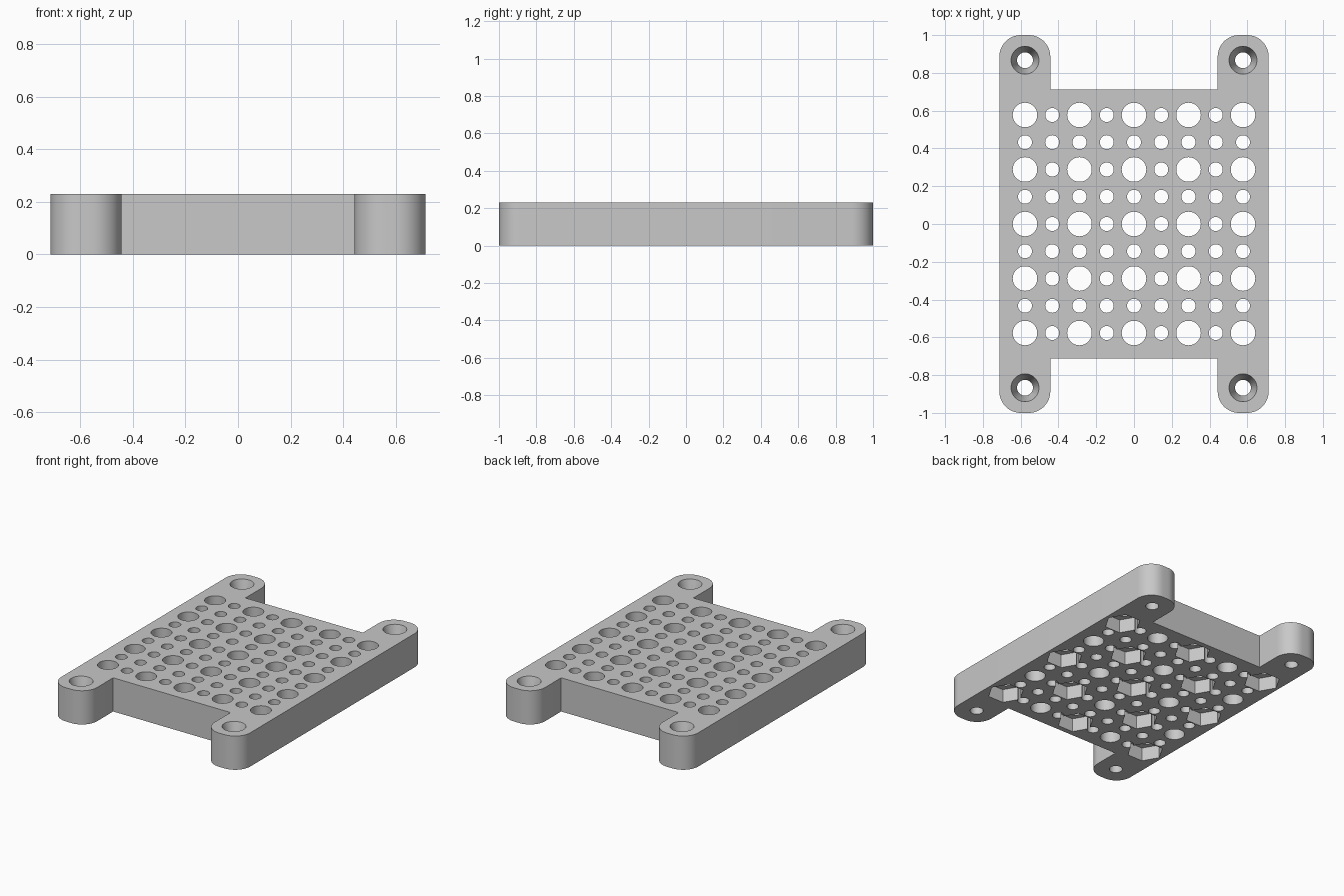
import bpy, bmesh, math
from mathutils import Matrix

cube = bpy.data.objects.get("Cube")
if cube:
    bpy.data.objects.remove(cube, do_unlink=True)

HALF_W, HALF_L, THICK = 0.713, 1.0, 0.23
LEG_IN, BODY_Y, CORNER = 0.443, 0.713, 0.114
PITCH = 0.1443
SCREW_X, SCREW_Y = 0.577, 0.867

grey = bpy.data.materials.new("light_grey")
grey.use_nodes = True
color = (0.58, 0.58, 0.58, 1)
grey.diffuse_color = color
grey.node_tree.nodes["Principled BSDF"].inputs["Base Color"].default_value = color


def finish(name, bm):
    bmesh.ops.recalc_face_normals(bm, faces=bm.faces)
    mesh = bpy.data.meshes.new(name)
    bm.to_mesh(mesh)
    bm.free()
    mesh.materials.append(grey)
    obj = bpy.data.objects.new(name, mesh)
    bpy.context.collection.objects.link(obj)
    return obj


def add_cone(bm, x, y, z0, z1, r0, r1, sides, turn=0):
    place = Matrix.Translation((x, y, (z0 + z1) / 2)) @ Matrix.Rotation(turn, 4, "Z")
    bmesh.ops.create_cone(bm, cap_ends=True, segments=sides, radius1=r0,
                          radius2=r1, depth=z1 - z0, matrix=place)


def arc(cx, cy, start):
    steps = 12
    return [(cx + CORNER * math.cos(start + i * math.pi / 2 / steps),
             cy + CORNER * math.sin(start + i * math.pi / 2 / steps))
            for i in range(steps + 1)]


# Plate outline: one rounded leg, mirrored into all four corners
quarter = (arc(HALF_W - CORNER, HALF_L - CORNER, 0)
           + arc(LEG_IN + CORNER, HALF_L - CORNER, math.pi / 2)
           + [(LEG_IN, BODY_Y)])
half = quarter + [(-x, y) for x, y in reversed(quarter)]
outline = half + [(x, -y) for x, y in reversed(half)]
bm = bmesh.new()
face = bm.faces.new([bm.verts.new((x, y, 0)) for x, y in outline])
extruded = bmesh.ops.extrude_face_region(bm, geom=[face])["geom"]
bmesh.ops.translate(bm, vec=(0, 0, THICK),
                    verts=[v for v in extruded if isinstance(v, bmesh.types.BMVert)])
plate = finish("mounting_plate", bm)

# Grid of large and small through holes, plus the screw holes
holes, pockets, sinks = bmesh.new(), bmesh.new(), bmesh.new()
for i in range(-4, 5):
    for j in range(-4, 5):
        large = i % 2 == 0 and j % 2 == 0
        r = 0.065 if large else 0.037
        add_cone(holes, i * PITCH, j * PITCH, -0.1, THICK + 0.1, r, r, 40 if large else 28)
        # Hexagonal nut pockets under every other large hole
        if large and (i + j) % 4 == 0:
            add_cone(pockets, i * PITCH, j * PITCH, -0.1, 0.093, 0.116, 0.116, 6, math.pi / 2)
for sx in (-1, 1):
    for sy in (-1, 1):
        x, y = sx * SCREW_X, sy * SCREW_Y
        add_cone(holes, x, y, -0.1, THICK + 0.1, 0.042, 0.042, 32)
        # Countersinks continue slightly above the top face
        add_cone(sinks, x, y, THICK - 0.115, THICK + 0.0115, 0.042, 0.0772, 40)

for name, bm in (("hole_cutter", holes), ("pocket_cutter", pockets), ("sink_cutter", sinks)):
    cutter = finish(name, bm)
    cutter.hide_render = True
    mod = plate.modifiers.new(name, "BOOLEAN")
    mod.operation = "DIFFERENCE"
    mod.solver = "EXACT"
    mod.object = cutter

# Apply the cuts and drop the cutters
bpy.context.view_layer.update()
graph = bpy.context.evaluated_depsgraph_get()
result = bpy.data.meshes.new_from_object(plate.evaluated_get(graph))
plate.modifiers.clear()
plate.data = result
result.materials.clear()
result.materials.append(grey)
for p in result.polygons:
    p.material_index = 0
for name in ("hole_cutter", "pocket_cutter", "sink_cutter"):
    bpy.data.objects.remove(bpy.data.objects[name], do_unlink=True)

bpy.ops.object.select_all(action="DESELECT")
plate.select_set(True)
bpy.context.view_layer.objects.active = plate
bpy.ops.object.shade_smooth_by_angle(angle=math.radians(30))
